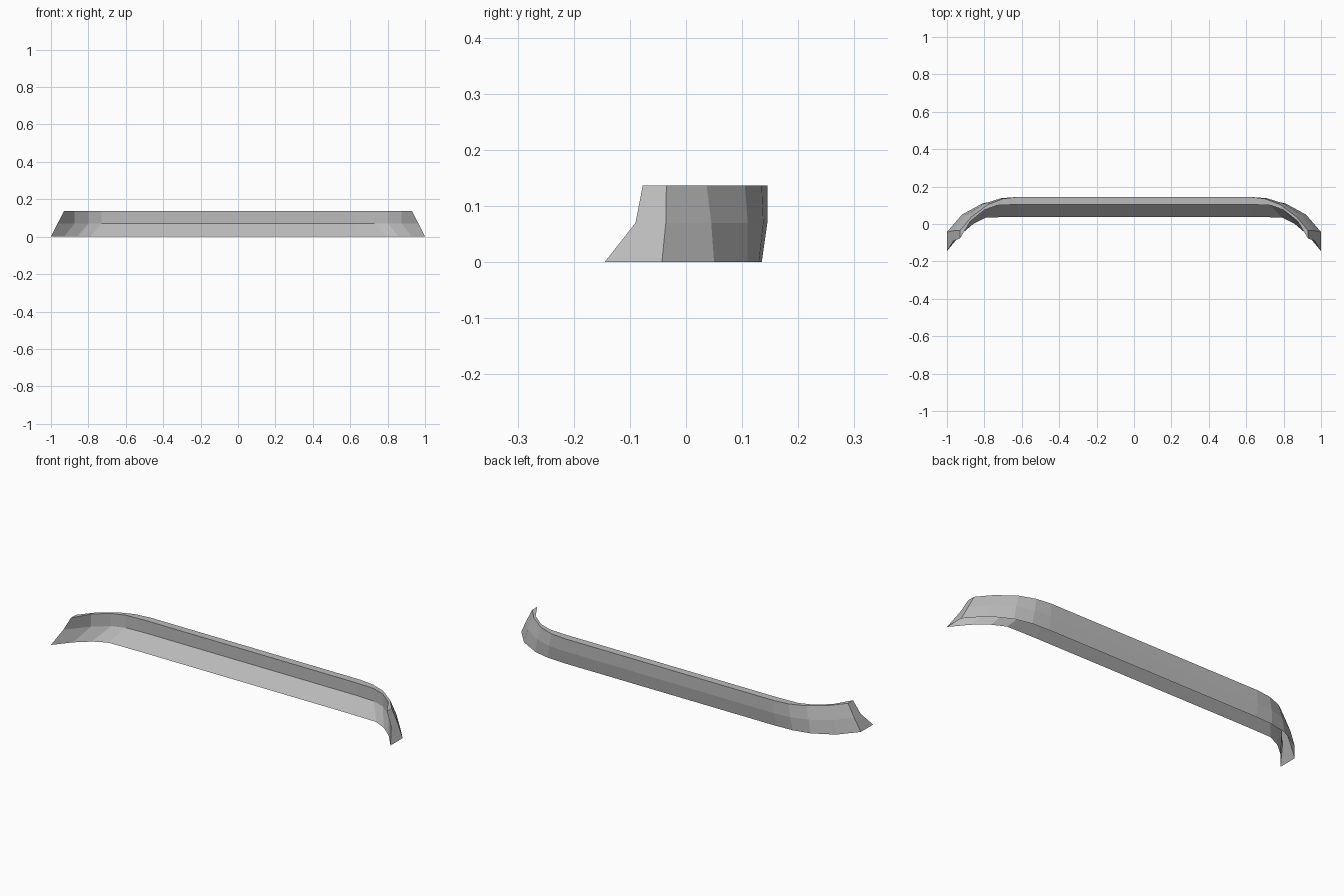
import bpy
import bmesh

cube = bpy.data.objects.get("Cube")
if cube:
    bpy.data.objects.remove(cube)

# Plain grey finish
grey = bpy.data.materials.new("plain_grey")
grey.use_nodes = True
colour = (0.5, 0.5, 0.5, 1)
grey.diffuse_color = colour
grey.node_tree.nodes["Principled BSDF"].inputs["Base Color"].default_value = colour

# Plan-view rails of one half, from the centre out to the tip: height, then (x, y) points
rails = [
    (0.0, [(0, .135), (.62, .135), (.72, .13), (.81, .11), (.92, .05), (1, -.043)]),
    (.07, [(0, .145), (.62, .145), (.71, .138), (.80, .11), (.90, .045), (.965, -.036)]),
    (.137, [(0, .145), (.62, .145), (.70, .135), (.78, .105), (.87, .037), (.93, -.035)]),
    (.137, [(0, .105), (.62, .105), (.73, .10), (.80, .075), (.875, .015), (.93, -.077)]),
    (.07, [(0, .105), (.62, .105), (.73, .10), (.80, .075), (.875, .015), (.965, -.09)]),
    (0.0, [(0, .038), (.62, .038), (.79, .035), (.86, .0), (.93, -.06), (1, -.145)]),
]

# Bumper shell: skin the rails, leave the underside open and close the tip
bm = bmesh.new()
grid = [[bm.verts.new((x, y, z)) for x, y in pts] for z, pts in rails]
for a, b in zip(grid, grid[1:]):
    for i in range(len(a) - 1):
        bm.faces.new((a[i], a[i + 1], b[i + 1], b[i]))
tips = [rail[-1] for rail in grid]
for i in range(2):
    bm.faces.new((tips[i], tips[5 - i], tips[4 - i], tips[i + 1]))

bmesh.ops.recalc_face_normals(bm, faces=bm.faces)
top = max(bm.faces, key=lambda f: f.calc_center_median().z)
if top.normal.z < 0:
    bmesh.ops.reverse_faces(bm, faces=bm.faces)

mesh = bpy.data.meshes.new("bumper_shell")
bm.to_mesh(mesh)
bm.free()
mesh.materials.append(grey)
shell = bpy.data.objects.new("bumper_shell", mesh)
bpy.context.collection.objects.link(shell)

# Matching half on the other side
mirror = shell.modifiers.new("mirror", "MIRROR")
mirror.use_axis[0] = True
mirror.use_clip = True
